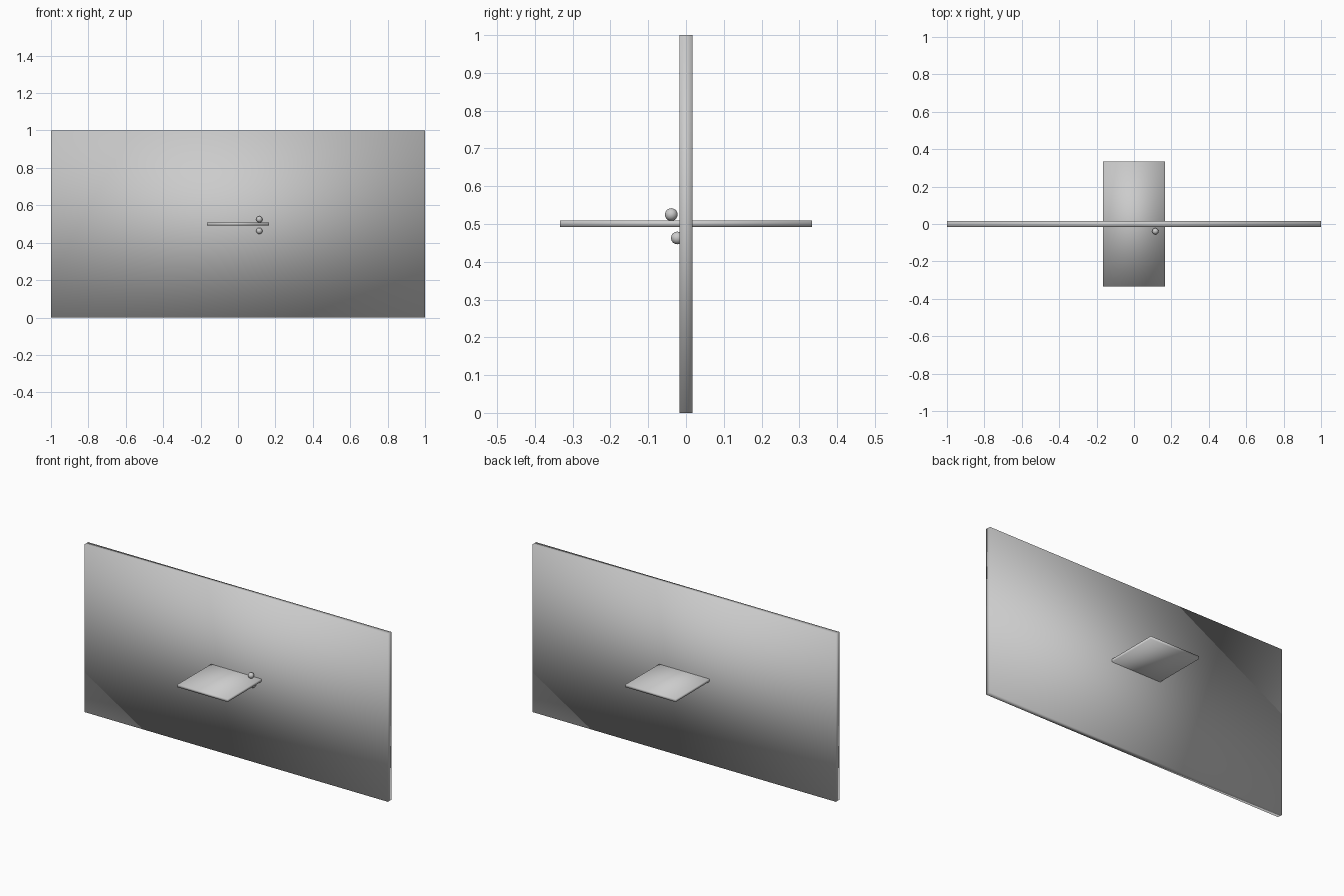
import bpy

if "Cube" in bpy.data.objects:
    bpy.data.objects.remove(bpy.data.objects["Cube"])


def smooth(obj):
    for p in obj.data.polygons:
        p.use_smooth = True


def box(name, size, loc):
    bpy.ops.mesh.primitive_cube_add(size=1, location=loc)
    o = bpy.context.object
    o.name = name
    o.scale = size
    bpy.ops.object.transform_apply(location=False, rotation=False, scale=True)
    smooth(o)  # shading runs softly across the box faces
    return o


def ball(name, loc):
    bpy.ops.mesh.primitive_uv_sphere_add(segments=32, ring_count=16, radius=0.0167, location=loc)
    o = bpy.context.object
    o.name = name
    smooth(o)
    return o


# Upright panel and the horizontal plate passing through it
box("upright_panel", (2.0, 0.0333, 1.0), (0, 0, 0.5))
box("horizontal_plate", (0.33, 0.667, 0.0167), (0, 0, 0.501))

# Small balls above and below the plate on the front side
ball("upper_ball", (0.114, -0.039, 0.525))
ball("lower_ball", (0.114, -0.023, 0.463))
